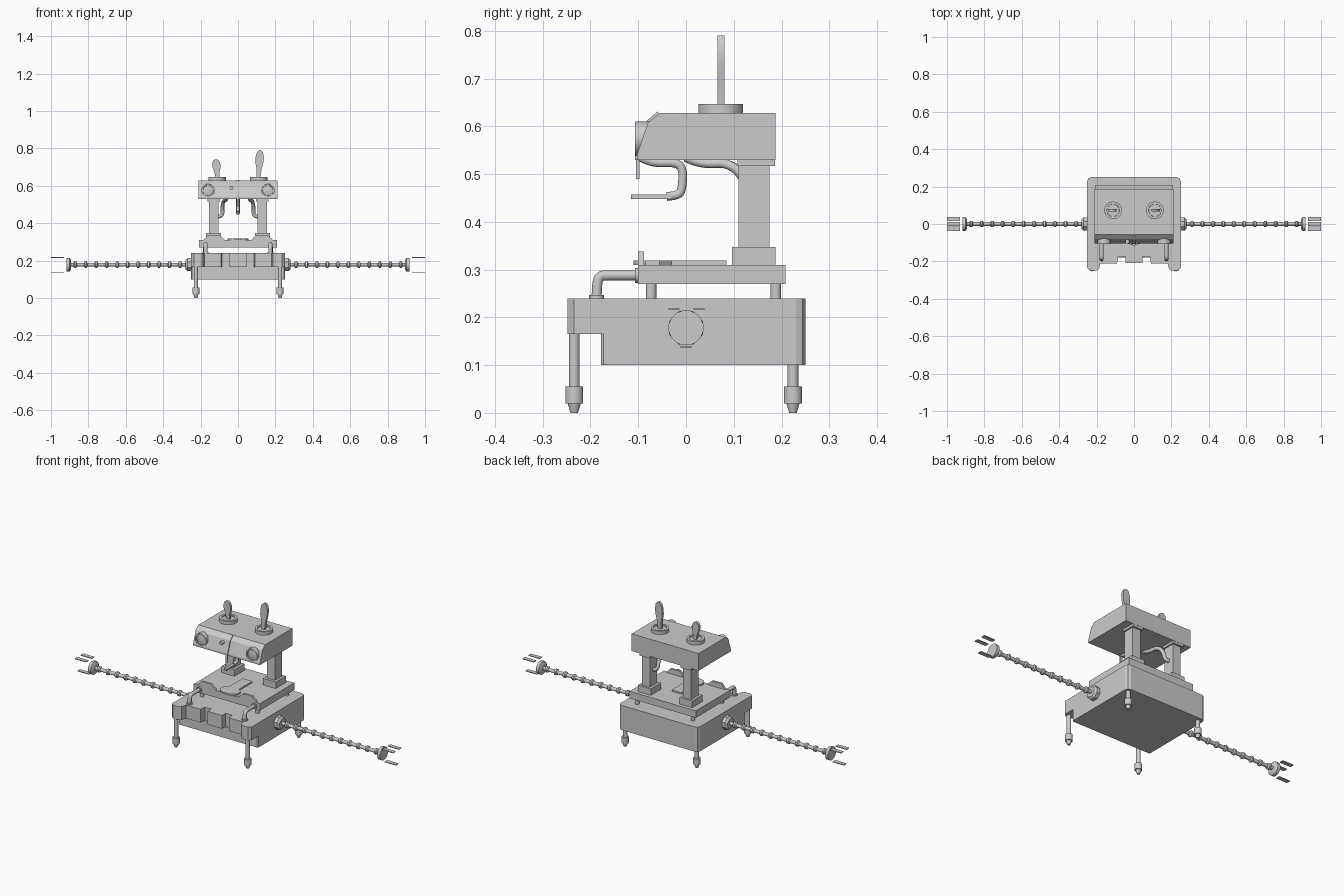
import bpy, bmesh, math
from mathutils import Vector, Matrix

if "Cube" in bpy.data.objects:
    bpy.data.objects.remove(bpy.data.objects["Cube"])


def finish(name, bm, smooth=False):
    bmesh.ops.recalc_face_normals(bm, faces=bm.faces)
    me = bpy.data.meshes.new(name)
    bm.to_mesh(me)
    bm.free()
    ob = bpy.data.objects.new(name, me)
    bpy.context.collection.objects.link(ob)
    if smooth:
        bpy.ops.object.select_all(action='DESELECT')
        ob.select_set(True)
        bpy.context.view_layer.objects.active = ob
        bpy.ops.object.shade_smooth_by_angle(angle=math.radians(40))
    return ob


def box(name, x0, x1, y0, y1, z0, z1):
    bm = bmesh.new()
    bmesh.ops.create_cube(bm, size=1)
    for v in bm.verts:
        v.co = Vector(((x0 + x1) / 2 + v.co.x * (x1 - x0),
                       (y0 + y1) / 2 + v.co.y * (y1 - y0),
                       (z0 + z1) / 2 + v.co.z * (z1 - z0)))
    return finish(name, bm)


def prism(name, pts, lo, hi, axis, smooth=False):
    """Extrude a 2D outline along x, y or z."""
    put = {'x': lambda p, h: (h, p[0], p[1]),
           'y': lambda p, h: (p[0], h, p[1]),
           'z': lambda p, h: (p[0], p[1], h)}[axis]
    bm = bmesh.new()
    a = [bm.verts.new(put(p, lo)) for p in pts]
    b = [bm.verts.new(put(p, hi)) for p in pts]
    bm.faces.new(a)
    bm.faces.new(b)
    for i in range(len(pts)):
        j = (i + 1) % len(pts)
        bm.faces.new((a[i], a[j], b[j], b[i]))
    return finish(name, bm, smooth)


def lathe(name, prof, loc, axis='z', n=20, smooth=True):
    """Revolve (height, radius) pairs around an axis."""
    bm = bmesh.new()
    rings = []
    for h, r in prof:
        ring = []
        for i in range(n):
            t = 2 * math.pi * (i + 0.5) / n
            c, s = r * math.cos(t), r * math.sin(t)
            p = {'x': (h, c, s), 'y': (c, h, s), 'z': (c, s, h)}[axis]
            ring.append(bm.verts.new(Vector(p) + Vector(loc)))
        rings.append(ring)
    for a, b in zip(rings, rings[1:]):
        for i in range(n):
            j = (i + 1) % n
            bm.faces.new((a[i], a[j], b[j], b[i]))
    bm.faces.new(rings[0])
    bm.faces.new(rings[-1])
    return finish(name, bm, smooth)


def pipe(name, pts, r):
    cu = bpy.data.curves.new(name, 'CURVE')
    cu.dimensions = '3D'
    cu.bevel_depth = r
    cu.bevel_resolution = 3
    cu.use_fill_caps = True
    sp = cu.splines.new('NURBS')
    sp.points.add(len(pts) - 1)
    for p, q in zip(sp.points, pts):
        p.co = (*q, 1)
    sp.use_endpoint_u = True
    sp.order_u = 3
    sp.resolution_u = 6
    ob = bpy.data.objects.new(name, cu)
    bpy.context.collection.objects.link(ob)
    return ob


def mirrored(half):
    return half + [(-x, y) for x, y in reversed(half)]


# base: notched upper block overhanging a plain lower block
back = [(0.25, 0.23), (0.244, 0.244), (0.23, 0.25)]
prism('base_upper', mirrored([(0.045, -0.175), (0.085, -0.175), (0.09, -0.21), (0.18, -0.21),
                              (0.187, -0.24), (0.2, -0.248), (0.235, -0.248), (0.25, -0.235)] + back),
      0.165, 0.24, 'z')
box('base_front_tab', -0.045, 0.045, -0.208, -0.174, 0.165, 0.24)
prism('base_lower', mirrored([(0.245, -0.178), (0.25, -0.173)] + back), 0.10, 0.165, 'z')

# deck with seat tray
box('deck', -0.208, 0.208, -0.10, 0.208, 0.27, 0.31)
tray = [(0.03, 0.085), (0.03, -0.03), (0.055, -0.055), (0.055, -0.085), (0.035, -0.105), (0.015, -0.11)]
prism('seat_tray', mirrored(tray), 0.31, 0.319, 'z')

for s, side in ((-1, 'left'), (1, 'right')):
    # legs and feet
    for y, top, end in ((-0.234, 0.165, 'front'), (0.224, 0.10, 'back')):
        lathe(f'{end}_leg_{side}', [(0, 0.008), (0.02, 0.014), (0.0201, 0.019), (0.055, 0.019),
                                    (0.0551, 0.0115), (top, 0.0115)], (s * 0.225, y, 0))

    # deck supports, front pipes and raised lips
    for y, end in ((-0.073, 'front'), (0.188, 'back')):
        lathe(f'deck_support_{end}_{side}', [(0.24, 0.011), (0.27, 0.011)], (s * 0.175, y, 0))
    pipe(f'front_pipe_{side}', [(s * 0.173, -0.187, 0.24), (s * 0.173, -0.187, 0.265),
                                (s * 0.173, -0.182, 0.288), (s * 0.173, -0.155, 0.288),
                                (s * 0.173, -0.10, 0.288)], 0.011)
    lathe(f'pipe_collar_{side}', [(-0.107, 0.016), (-0.099, 0.016)], (s * 0.173, 0, 0.288), 'y')
    lathe(f'pipe_foot_{side}', [(0.24, 0.016), (0.247, 0.016)], (s * 0.173, -0.187, 0))
    prism(f'deck_lip_{side}', [(s * 0.07, 0.31), (s * 0.10, 0.338), (s * 0.16, 0.338), (s * 0.185, 0.31)],
          -0.1, -0.088, 'y')

    # columns
    a, b = sorted((s * 0.105, s * 0.155))
    box(f'column_{side}', a, b, 0.11, 0.175, 0.345, 0.53)
    box(f'column_base_{side}', a - 0.015, b + 0.015, 0.096, 0.187, 0.31, 0.347)
    box(f'column_cap_{side}', a - 0.008, b + 0.008, 0.108, 0.186, 0.517, 0.53)

    # cables from head to column
    pipe(f'cable_{side}', [(s * 0.06, 0.0, 0.535), (s * 0.065, 0.03, 0.52), (s * 0.075, 0.09, 0.525),
                           (s * 0.085, 0.125, 0.49), (s * 0.08, 0.14, 0.435), (s * 0.11, 0.14, 0.435)], 0.01)

    # eyes: ring with a recessed lens
    lathe(f'eye_{side}', [(-0.07, 0.036), (-0.107, 0.036), (-0.107, 0.028), (-0.101, 0.027),
                          (-0.104, 0.012)], (s * 0.16, 0, 0.574), 'y', 24)

    # leaf-shaped ears on round mounts
    lathe(f'ear_mount_{side}', [(0.625, 0.047), (0.647, 0.047), (0.647, 0.034), (0.642, 0.033)],
          (s * 0.112, 0.073, 0), 'z', 28)
    h = 0.142 if s > 0 else 0.092
    leaf = [(0.010, 0), (0.013, 0.3), (0.021, 0.55), (0.022, 0.75), (0.016, 0.93), (0.006, 1)]
    prism(f'ear_{side}', [(s * 0.114 + x + s * 0.008 * t - s * 0.004, 0.64 + t * (h + 0.008))
                          for x, t in mirrored(leaf)], 0.066, 0.081, 'y', True)

    # arms: octagonal shoulder, ribbed tube, wrist disc, three flat fingers
    lathe(f'shoulder_{side}', [(s * 0.245, 0.038), (s * 0.27, 0.038), (s * 0.28, 0.028)],
          (0, 0, 0.178), 'x', 8, False)
    prof = [(s * 0.27, 0.010)]
    for i in range(11):
        x = 0.31 + i * 0.056
        prof += [(s * (x - 0.01), 0.010), (s * (x - 0.005), 0.017), (s * (x + 0.005), 0.017), (s * (x + 0.01), 0.010)]
    lathe(f'arm_{side}', prof + [(s * 0.9, 0.010)], (0, 0, 0.178), 'x', 12)
    lathe(f'wrist_{side}', [(s * 0.893, 0.026), (s * 0.9, 0.037), (s * 0.917, 0.037)],
          (0, 0, 0.178), 'x', 16)
    a, b = sorted((s * 0.93, s))
    for i, (y, z) in enumerate(((-0.025, 0.217), (0.027, 0.217), (0, 0.138))):
        box(f'finger_{side}_{i}', a, b, y - 0.0115, y + 0.0115, z - 0.002, z + 0.002)

# head
prism('head', [(-0.103, 0.53), (-0.103, 0.54), (-0.08, 0.607), (-0.055, 0.628), (0.187, 0.628), (0.187, 0.53)],
      -0.21, 0.21, 'x')
prism('nose_ridge', [(-0.107, 0.53), (-0.107, 0.545), (-0.086, 0.608), (-0.06, 0.631), (-0.05, 0.62), (-0.09, 0.53)],
      -0.01, 0.01, 'x')
box('nose_pin', -0.006, 0.006, -0.105, -0.097, 0.49, 0.535)
lathe('nose_knob', [(-0.105, 0.010), (-0.08, 0.010)], (-0.035, 0, 0.588), 'y', 12)

# hooked spout under the head
pipe('spout', [(0, -0.095, 0.535), (0, -0.07, 0.522), (0, -0.02, 0.525), (0, -0.006, 0.51),
               (0, -0.008, 0.47), (0, -0.015, 0.455), (0, -0.04, 0.453)], 0.0095)
box('spout_tip', -0.009, 0.009, -0.115, -0.03, 0.448, 0.457)
